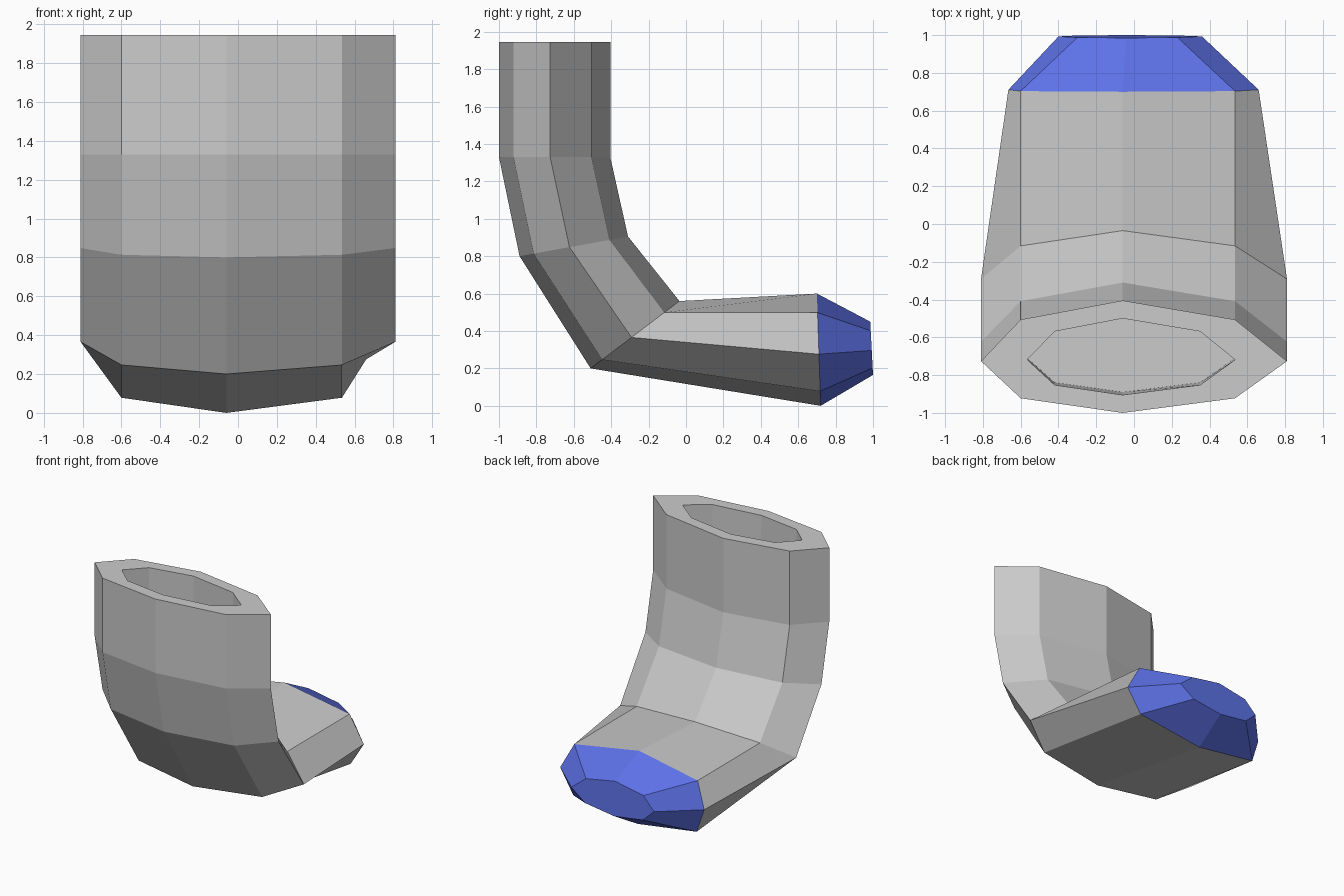
import bpy
import bmesh

cube = bpy.data.objects.get("Cube")
if cube:
    bpy.data.objects.remove(cube, do_unlink=True)


def make_material(name, rgb):
    mat = bpy.data.materials.new(name)
    mat.use_nodes = True
    color = (*rgb, 1.0)
    mat.diffuse_color = color
    mat.node_tree.nodes["Principled BSDF"].inputs["Base Color"].default_value = color
    return mat


grey = make_material("light_grey", (0.6, 0.6, 0.6))
blue = make_material("blue", (0.12, 0.18, 0.87))

# How far each corner of the eight-sided section lies from front to back
DEPTH = (0, 0.13, 0.46, 0.83, 1, 0.83, 0.46, 0.13)


def section(front, back, mid, inner, outer):
    """Flat octagon between a front and a back (y, z) point."""
    xs = (mid, inner[1], outer[1], inner[1], mid, inner[0], outer[0], inner[0])
    return [(x,
             front[0] + (back[0] - front[0]) * t,
             front[1] + (back[1] - front[1]) * t) for x, t in zip(xs, DEPTH)]


def loft(name, sections, mat, cap_start, cap_end):
    bm = bmesh.new()
    rings = [[bm.verts.new(p) for p in s] for s in sections]
    for a, b in zip(rings, rings[1:]):
        for i in range(len(a)):
            j = (i + 1) % len(a)
            bm.faces.new((a[i], a[j], b[j], b[i]))
    if cap_start:
        bm.faces.new(rings[0][::-1])
    if cap_end:
        bm.faces.new(rings[-1])
    mesh = bpy.data.meshes.new(name)
    bm.to_mesh(mesh)
    bm.free()
    mesh.materials.append(mat)
    obj = bpy.data.objects.new(name, mesh)
    bpy.context.collection.objects.link(obj)
    return obj


NEAR = (-0.6, 0.535)
WIDE = (-0.81, 0.81)
HOLE = (-0.06, (-0.42, 0.35), (-0.565, 0.535))

# Ring where the toe meets the bent tube
joint = section((0.72, 0.0), (0.7, 0.6), -0.06, NEAR, (-0.665, 0.66))

# Bent tube: opening floor, rim, then down and round to the joint
loft("bent_tube", [
    section((-0.89, 1.33), (-0.5, 1.33), *HOLE),
    section((-0.905, 1.945), (-0.5, 1.945), *HOLE),
    section((-1.0, 1.945), (-0.405, 1.945), -0.06, NEAR, WIDE),
    section((-1.0, 1.33), (-0.405, 1.33), -0.06, NEAR, WIDE),
    section((-0.89, 0.8), (-0.31, 0.905), -0.06, NEAR, WIDE),
    section((-0.51, 0.2), (-0.035, 0.56), -0.06, NEAR, WIDE),
    joint,
], grey, True, False)

# Tapered end cap
loft("end_cap", [
    joint,
    section((1.0, 0.165), (0.985, 0.45), -0.04, (-0.3, 0.23), (-0.4, 0.36)),
], blue, False, True)

# Make every face point outwards
for name in ("bent_tube", "end_cap"):
    mesh = bpy.data.objects[name].data
    bm = bmesh.new()
    bm.from_mesh(mesh)
    # Sections run counter-clockwise, so downward sweeps come out reversed
    if name == "bent_tube":
        rim = max(bm.faces, key=lambda f: f.calc_center_median().z)
    else:
        rim = max(bm.faces, key=lambda f: f.calc_center_median().y)
    bm.normal_update()
    axis = 2 if name == "bent_tube" else 1
    bmesh.ops.recalc_face_normals(bm, faces=bm.faces[:])
    bm.normal_update()
    if rim.normal[axis] < 0:
        bmesh.ops.reverse_faces(bm, faces=bm.faces[:])
    bm.to_mesh(mesh)
    bm.free()
